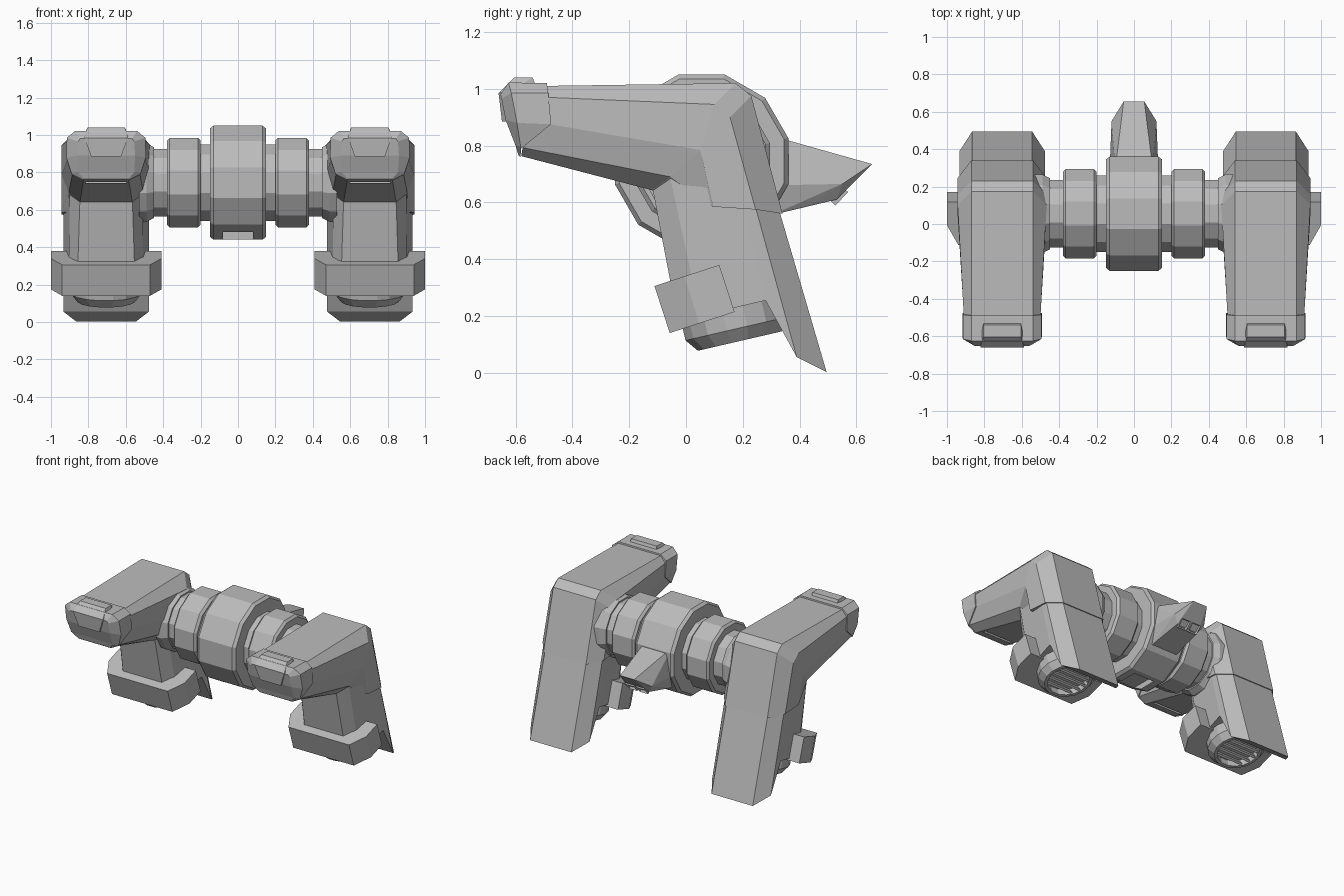
import bpy, bmesh, math
from mathutils import Matrix, Vector

cube = bpy.data.objects.get("Cube")
if cube:
    bpy.data.objects.remove(cube)

grey = bpy.data.materials.new("hull_grey")
grey.use_nodes = True
colour = (0.5, 0.5, 0.5, 1)
grey.diffuse_color = colour
grey.node_tree.nodes["Principled BSDF"].inputs["Base Color"].default_value = colour
POD_X = 0.705


def finish(name, bm, x=0.0):
    bmesh.ops.recalc_face_normals(bm, faces=bm.faces)
    mesh = bpy.data.meshes.new(name)
    bm.to_mesh(mesh)
    bm.free()
    mesh.materials.append(grey)
    obj = bpy.data.objects.new(name, mesh)
    obj.location.x = x
    bpy.context.collection.objects.link(obj)
    return obj


def loft(name, rings):
    """Each ring lists (y, z, half width) from one side edge to the other."""
    bm = bmesh.new()
    loops = []
    for ring in rings:
        right = [bm.verts.new((w, y, z)) for y, z, w in ring]
        left = [bm.verts.new((-w, y, z)) for y, z, w in ring]
        loops.append(right + left[::-1])
    n = len(loops[0])
    for a, b in zip(loops, loops[1:]):
        for i in range(n):
            quad = [a[i], a[(i + 1) % n], b[(i + 1) % n], b[i]]
            bm.faces.new(quad)
    for cap in (loops[0], loops[-1]):
        for i in range(n // 2 - 1):
            bm.faces.new((cap[i], cap[i + 1], cap[n - 2 - i], cap[n - 1 - i]))
    bmesh.ops.remove_doubles(bm, verts=bm.verts, dist=0.0005)
    return finish(name, bm)


def hull(name, points):
    """Convex solid from (half width, y, z) points, mirrored in x."""
    bm = bmesh.new()
    for w, y, z in points:
        for s in (1, -1):
            bm.verts.new((s * w, y, z))
    bmesh.ops.convex_hull(bm, input=bm.verts)
    bmesh.ops.dissolve_limit(bm, angle_limit=0.02, verts=bm.verts, edges=bm.edges)
    return finish(name, bm)


def lathe(name, profile, sides, matrix, closed=False):
    """Spin (radius, height) pairs around local z."""
    bm = bmesh.new()
    rings = []
    for r, h in profile:
        angles = [(i + 0.5) * math.tau / sides for i in range(sides)]
        rings.append([bm.verts.new((r * math.cos(t), r * math.sin(t), h)) for t in angles])
    for a, b in zip(rings, rings[1:]):
        for i in range(sides):
            j = (i + 1) % sides
            bm.faces.new((a[i], a[j], b[j], b[i]))
    bm.faces.new(rings[0])
    bm.faces.new(rings[-1])
    bm.transform(matrix)
    return finish(name, bm)


def box(name, size, matrix, hole=0.0):
    bm = bmesh.new()
    bmesh.ops.create_cube(bm, size=1, matrix=Matrix.Diagonal((*size, 1)))
    if hole:
        bm.faces.ensure_lookup_table()
        face = min(bm.faces, key=lambda f: f.calc_center_median().z)
        bmesh.ops.inset_region(bm, faces=[face], thickness=hole)
        bmesh.ops.translate(bm, verts=face.verts, vec=(0, 0, 0.02))
    bm.transform(matrix)
    return finish(name, bm)


def cut(obj, size, matrix):
    cutter = box("cutter", size, matrix)
    mod = obj.modifiers.new("cut", "BOOLEAN")
    mod.operation, mod.object, mod.solver = "DIFFERENCE", cutter, "EXACT"
    bpy.context.view_layer.update()
    graph = bpy.context.evaluated_depsgraph_get()
    mesh = bpy.data.meshes.new_from_object(obj.evaluated_get(graph))
    obj.modifiers.clear()
    obj.data = mesh
    bpy.data.objects.remove(cutter)


def place(x, y, z, tilt=0):
    return Matrix.Translation((x, y, z)) @ Matrix.Rotation(math.radians(tilt), 4, "X")


# Central twelve-sided drum with stepped necks
half = [(0.305, 0.13), (0.29, 0.15), (0.205, 0.15), (0.205, 0.2), (0.225, 0.2),
        (0.24, 0.215), (0.24, 0.365), (0.225, 0.38), (0.18, 0.38), (0.18, 0.45),
        (0.19, 0.45), (0.21, 0.49), (0.21, 0.53)]
profile = [(r, -h) for r, h in reversed(half)] + half
flat = 1 / math.cos(math.pi / 12)
drum = lathe("drum", [(r * flat, h) for r, h in profile], 12,
             place(0, 0.055, 0.745) @ Matrix.Rotation(math.pi / 2, 4, "Y"))
cut(drum, (0.16, 0.22, 0.08), place(0, -0.01, 0.44))

# Rear fin with two square exhausts
hull("rear_fin", [(0.10, 0.30, 0.835), (0.13, 0.30, 0.66), (0.10, 0.30, 0.555),
                  (0.055, 0.655, 0.735), (0.12, 0.55, 0.665),
                  (0.085, 0.53, 0.61), (0.095, 0.46, 0.60)])
for side, label in ((1, "left"), (-1, "right")):
    box(label + "_exhaust", (0.065, 0.065, 0.05), place(side * 0.042, 0.53, 0.63, 47), 0.012)

# Bent upper arm of a pod
arm = loft("arm", [
    [(-.50, 1.01, .165), (-.49, .97, .205), (-.48, .875, .205), (-.575, .793, .18), (-.58, .763, .12)],
    [(.175, 1.02, .165), (.10, .945, .238), (.05, .785, .238), (-.055, .69, .2), (-.12, .643, .14)],
    [(.23, .975, .165), (.155, .90, .238), (.05, .785, .238), (-.055, .69, .2), (-.12, .643, .14)],
    [(.34, .56, .165), (.245, .575, .238), (.095, .585, .238), (.085, .59, .2), (.0, .60, .14)]])
cut(arm, (0.22, 0.025, 0.03), place(0, -0.51, 0.742, -14.5))

# Lower leg with its long tapered back plate
leg = loft("leg", [
    [(-.12, .66, .14), (-.055, .685, .195), (.19, .62, .228), (.24, .60, .228), (.32, .60, .16)],
    [(-.03, .19, .155), (.05, .20, .2), (.28, .255, .228), (.39, .055, .228), (.495, .003, .16)]])

# Nose cap and the raised plate on it
cap = loft("nose_cap", [
    [(-.49, 1.02, .165), (-.485, .985, .21), (-.475, .875, .213), (-.58, .79, .185), (-.583, .76, .125)],
    [(-.625, 1.022, .165), (-.615, .985, .21), (-.595, .88, .213), (-.582, .795, .185), (-.586, .762, .125)],
    [(-.653, .98, .14), (-.65, .965, .15), (-.635, .89, .155), (-.60, .80, .15), (-.59, .766, .12)]])
plate = hull("nose_plate", [(.10, -.53, 1.015), (.10, -.54, 1.04), (.10, -.605, 1.04),
                            (.117, -.66, .985), (.117, -.60, 1.0),
                            (.08, -.648, .885), (.08, -.60, .885)])

# Chamfered cowl around the foot of the leg
bm = bmesh.new()
for h in (-0.087, 0.087):
    for w, u in ((.235, -.12), (.295, -.01), (.295, .12)):
        for s in (1, -1):
            bm.verts.new((s * w, u, h))
bmesh.ops.convex_hull(bm, input=bm.verts)
bmesh.ops.dissolve_limit(bm, angle_limit=0.02, verts=bm.verts, edges=bm.edges)
bm.transform(place(0, 0.03, 0.26, 18))
cowl = finish("cowl", bm)

# Round nozzle with slats across its mouth
seat = place(0, 0.19, 0.112, 13)
nozzle = lathe("nozzle", [(.19, .13), (.19, .045), (.155, 0), (.135, 0), (.135, .045)], 16, seat)
parts = [arm, leg, cap, plate, cowl, nozzle]
for i in range(5):
    off = (i - 2) * 0.048
    chord = 2 * math.sqrt(0.14 ** 2 - off ** 2)
    parts.append(box("nozzle_slat", (chord, 0.014, 0.045),
                     seat @ place(0, off, 0.028, 25)))

# Second pod shares the same meshes
for part in parts:
    name = part.name
    twin = part.copy()
    bpy.context.collection.objects.link(twin)
    part.name, twin.name = "left_" + name, "right_" + name
    part.location.x, twin.location.x = POD_X, -POD_X
